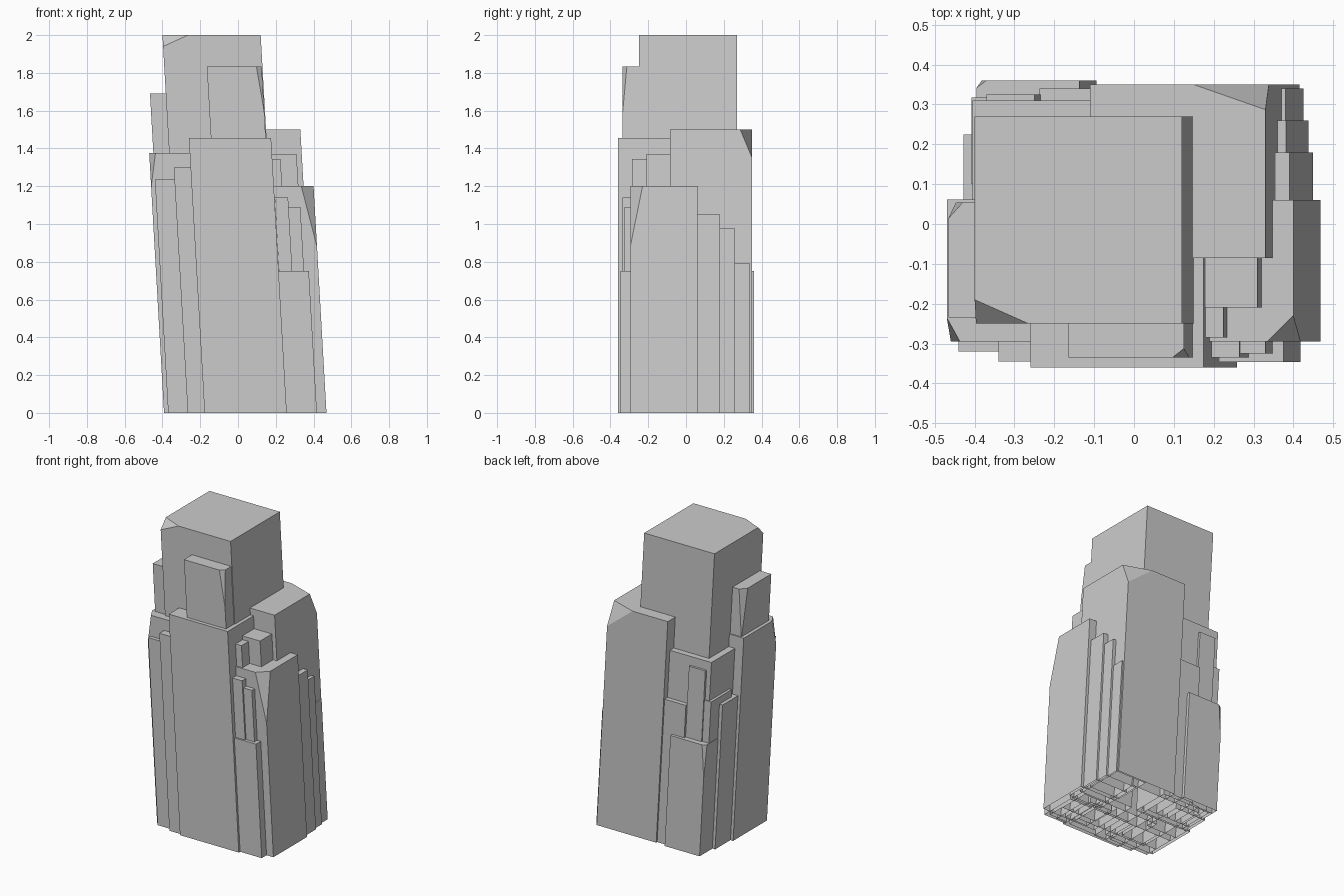
import bpy, bmesh
from mathutils import Vector

if "Cube" in bpy.data.objects:
    bpy.data.objects.remove(bpy.data.objects["Cube"])

LEAN = 0.057   # sideways drift of every block per unit of height


def block(name, x0, x1, y0, y1, h, cut=None):
    """Leaning open-bottomed block given by its top rectangle and height.
    cut = (x side, y side, dx, dy, dz) slices off one top corner."""
    bm = bmesh.new()
    bmesh.ops.create_cube(bm, size=1)
    for v in bm.verts:
        v.co = ((x0 + x1) / 2 + v.co.x * (x1 - x0),
                (y0 + y1) / 2 + v.co.y * (y1 - y0),
                (v.co.z + 0.5) * h)
    if cut:
        sx, sy, dx, dy, dz = cut
        corner = Vector((x1 if sx > 0 else x0, y1 if sy > 0 else y0, h))
        normal = Vector((sx / dx, sy / dy, 1 / dz)).normalized()
        res = bmesh.ops.bisect_plane(
            bm, geom=bm.verts[:] + bm.edges[:] + bm.faces[:],
            plane_co=corner - Vector((sx * dx, 0, 0)), plane_no=normal,
            clear_outer=True)
        edges = [e for e in res["geom_cut"] if isinstance(e, bmesh.types.BMEdge)]
        bmesh.ops.contextual_create(bm, geom=edges)
    bmesh.ops.recalc_face_normals(bm, faces=bm.faces[:])
    # open underside, then lean
    bottom = [f for f in bm.faces if all(v.co.z < 1e-4 for v in f.verts)]
    bmesh.ops.delete(bm, geom=bottom, context='FACES')
    for v in bm.verts:
        v.co.x += LEAN * (h - v.co.z)
    me = bpy.data.meshes.new(name)
    bm.to_mesh(me)
    bm.free()
    bpy.context.collection.objects.link(bpy.data.objects.new(name, me))


# main masses
block("core_tower", -0.40, 0.12, -0.25, 0.27, 2.0, (-1, -1, 0.135, 0.06, 0.06))
block("back_right_tower", -0.11, 0.33, -0.085, 0.35, 1.5, (1, 1, 0.18, 0.063, 0.15))
block("front_tower", -0.26, 0.175, -0.36, 0.0, 1.455)
block("front_upper_slab", -0.165, 0.125, -0.335, -0.1, 1.835, (1, -1, 0.028, 0.022, 0.24))
block("right_tower", 0.0, 0.40, -0.295, 0.06, 1.2, (1, -1, 0.065, 0.065, 0.32))

# left side
block("left_upper_slab", -0.466, -0.2, -0.235, 0.054, 1.69, (-1, 1, 0.036, 0.04, 0.33))
block("left_tower", -0.47, -0.1, -0.295, 0.062, 1.375, (-1, -1, 0.033, 0.06, 0.18))
block("left_rear_step", -0.428, -0.2, -0.05, 0.225, 0.98)

# front left steps
block("front_left_step_outer", -0.44, -0.15, -0.32, -0.1, 1.235)
block("front_left_step_inner", -0.34, -0.05, -0.345, -0.1, 1.30)

# front right steps
block("front_right_step_1", 0.05, 0.31, -0.21, 0.0, 1.37)
block("front_right_step_2", 0.06, 0.225, -0.285, -0.05, 1.345)
block("front_right_step_3", 0.194, 0.265, -0.335, -0.1, 1.14)
block("front_right_step_4", 0.2, 0.33, -0.325, -0.1, 1.09)
block("front_right_step_5", 0.21, 0.375, -0.346, -0.1, 0.75)

# right rear steps, dropping toward the back
for i, (x, y, h) in enumerate([(0.39, 0.18, 1.05), (0.382, 0.26, 0.975), (0.38, 0.34, 0.79)]):
    block(f"right_rear_step_{i + 1}", 0.15, x, y - 0.25, y, h)

# back left steps
block("back_left_step_1", -0.405, -0.05, 0.05, 0.31, 1.29)
block("back_left_step_2", -0.37, -0.25, 0.1, 0.325, 1.23)
block("back_left_step_3", -0.408, -0.3, 0.1, 0.318, 1.03)
block("back_left_step_4", -0.237, -0.08, 0.1, 0.34, 0.97)
block("back_left_step_5", -0.395, -0.137, 0.1, 0.36, 0.75, (-1, 1, 0.024, 0.018, 0.22))
